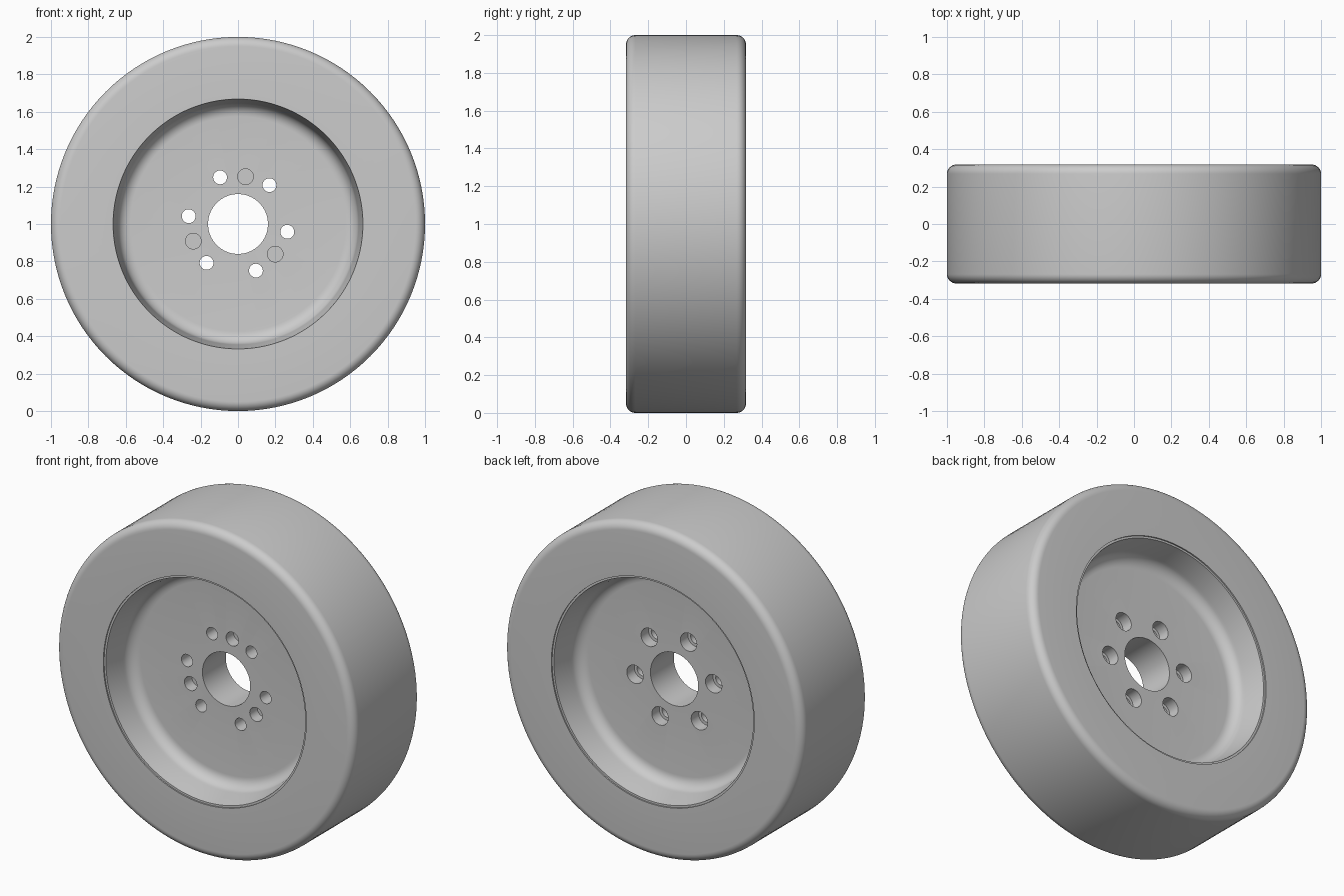
import bpy, bmesh
from math import sin, cos, pi, radians

cube = bpy.data.objects.get("Cube")
if cube:
    bpy.data.objects.remove(cube, do_unlink=True)

grey = bpy.data.materials.new("light grey")
grey.use_nodes = True
colour = (0.6, 0.6, 0.6, 1)
grey.diffuse_color = colour
grey.node_tree.nodes["Principled BSDF"].inputs["Base Color"].default_value = colour

HALF = 0.318    # half the tyre width
DISC = 0.112    # half the hub disc thickness


def arc(cr, cy, radius, start, end, steps=8):
    """Points (radius, y) along a fillet, angles in degrees."""
    angles = [radians(start + (end - start) * i / steps) for i in range(steps + 1)]
    return [(cr + radius * cos(a), cy + radius * sin(a)) for a in angles]


def mirrored(half):
    """Close a front half profile with its reflection at the back."""
    return half + [(r, -y) for r, y in reversed(half)]


def add_lathe(bm, profile, segments, cx=0.0, cz=0.0):
    """Spin a closed (radius, y) profile around an axis along y."""
    rings = []
    for i in range(segments):
        t = 2 * pi * i / segments
        rings.append([bm.verts.new((cx + r * cos(t), y, cz + r * sin(t))) for r, y in profile])
    n = len(profile)
    for i in range(segments):
        a, b = rings[i], rings[(i + 1) % segments]
        for j in range(n):
            k = (j + 1) % n
            bm.faces.new((a[j], a[k], b[k], b[j]))


def finish(name, bm):
    bmesh.ops.remove_doubles(bm, verts=bm.verts, dist=1e-5)
    bmesh.ops.dissolve_degenerate(bm, edges=bm.edges, dist=1e-6)
    bmesh.ops.recalc_face_normals(bm, faces=bm.faces)
    mesh = bpy.data.meshes.new(name)
    bm.to_mesh(mesh)
    bm.free()
    mesh.materials.append(grey)
    obj = bpy.data.objects.new(name, mesh)
    obj.location.z = 1
    bpy.context.collection.objects.link(obj)
    return obj


def activate(obj):
    bpy.ops.object.select_all(action="DESELECT")
    obj.select_set(True)
    bpy.context.view_layer.objects.active = obj


# Tyre with rounded shoulders
bm = bmesh.new()
add_lathe(bm, mirrored([(0.68, -HALF)] + arc(0.95, 0.05 - HALF, 0.05, -90, 0)), 128)
tyre = finish("tyre", bm)

# Rim: small lip, tapered wall, fillet, flat hub disc and centre bore
bm = bmesh.new()
front = [(0.69, 0.008 - HALF), (0.668, 0.008 - HALF), (0.664, -0.285)]
front += arc(0.575, -DISC - 0.07, 0.07, 0, 90)
front += [(0.16, -DISC)]
add_lathe(bm, mirrored(front), 128)
rim = finish("rim", bm)

# Bolt holes counterbored from the back, and blind holes in the front
bolt = [(0, -0.2), (0.037, -0.2), (0.037, 0.04), (0.055, 0.04), (0.055, 0.2), (0, 0.2)]
blind = [(0, -0.2), (0.042, -0.2), (0.042, -0.04), (0, -0.04)]
bm = bmesh.new()
for profile, count, ring, start in ((bolt, 6, 0.267, 51), (blind, 3, 0.256, 81)):
    for i in range(count):
        a = radians(start + 360 * i / count)
        add_lathe(bm, profile, 32, ring * cos(a), ring * sin(a))
cutter = finish("hole_cutter", bm)
cutter.hide_render = True

cut = rim.modifiers.new("holes", "BOOLEAN")
cut.operation = "DIFFERENCE"
cut.solver = "EXACT"
cut.object = cutter
activate(rim)
bpy.ops.object.modifier_apply(modifier=cut.name)
bpy.data.objects.remove(cutter, do_unlink=True)

for obj in (tyre, rim):
    activate(obj)
    bpy.ops.object.shade_smooth_by_angle(angle=radians(30))
